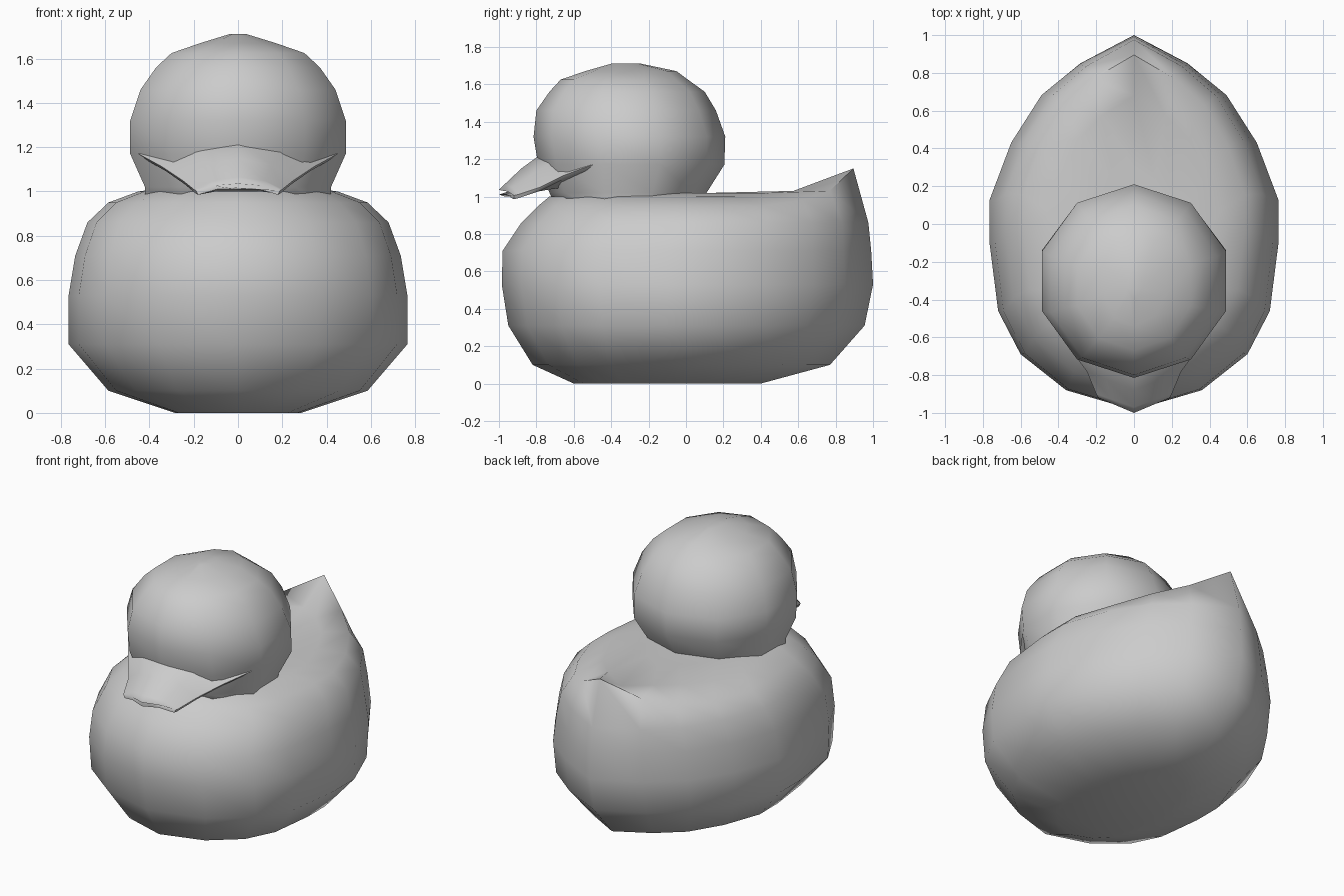
import bpy, bmesh, math

cube = bpy.data.objects.get("Cube")
if cube:
    bpy.data.objects.remove(cube, do_unlink=True)

grey = bpy.data.materials.new("plain grey")
grey.use_nodes = True
colour = (0.6, 0.6, 0.6, 1)
grey.diffuse_color = colour
grey.node_tree.nodes["Principled BSDF"].inputs["Base Color"].default_value = colour


def loft(name, rings, smooth_angle):
    """Skin a stack of equal-sized point loops and cap both ends."""
    bm = bmesh.new()
    loops = [[bm.verts.new(p) for p in ring] for ring in rings]
    n = len(loops[0])
    for a, b in zip(loops, loops[1:]):
        for i in range(n):
            j = (i + 1) % n
            bm.faces.new((a[i], a[j], b[j], b[i]))
    bm.faces.new(loops[0])
    bm.faces.new(loops[-1])
    bmesh.ops.recalc_face_normals(bm, faces=bm.faces)
    mesh = bpy.data.meshes.new(name)
    bm.to_mesh(mesh)
    bm.free()
    mesh.materials.append(grey)
    obj = bpy.data.objects.new(name, mesh)
    bpy.context.collection.objects.link(obj)
    bpy.ops.object.select_all(action="DESELECT")
    obj.select_set(True)
    bpy.context.view_layer.objects.active = obj
    bpy.ops.object.shade_smooth_by_angle(angle=math.radians(smooth_angle))
    return obj


def mirrored(half):
    """Close a half outline that starts and ends on the centre line."""
    return half + [(-x, *rest) for x, *rest in half[-2:0:-1]]


def ring(outline, z, width, front, back, lifts=()):
    """Scale a unit outline (x -1..1, y 0..1); lifts raise its rear points."""
    pts = [[x * width, front + y * (back - front), z] for x, y in outline]
    for i, lift in enumerate(lifts):
        for k in {i, -i}:
            pts[k][2] += lift
    return pts


# Body: egg-shaped plan with a pointed rear, raised into a tail
plan = mirrored([(0, 1), (.37, .925), (.64, .84), (.85, .713), (1, .56),
                 (1, .446), (.94, .264), (.785, .149), (.47, .053), (0, 0)])
body = [
    (0, .285, -.6, .4),
    (.1, .585, -.82, .77),
    (.31, .765, -.95, .955),
    (.53, .765, -.985, 1),
    (.71, .735, -.98, .99),
    (.86, .68, -.88, .975),
    (.95, .585, -.79, .895, (.2, .08, .03)),
    (1.0, .45, -.73, .68, (.02, .03, .02)),
    (1.02, .3, -.6, .3),
]
loft("body", [ring(plan, *r) for r in body], 80)

# Head: ten-sided rounded form sunk into the body
sides = [math.tau * i / 10 for i in range(10)]
circle = [(math.sin(a) / math.sin(math.tau / 5), .5 + .5 * math.cos(a)) for a in sides]
head = [
    (.92, .42, -.68, .06),
    (1.02, .42, -.73, .11),
    (1.17, .487, -.79, .205),
    (1.32, .487, -.815, .21),
    (1.46, .44, -.8, .16),
    (1.56, .37, -.73, .1),
    (1.625, .3, -.67, .01),
    (1.67, .17, -.54, -.05),
    (1.71, .04, -.4, -.24),
]
loft("head", [ring(circle, *r) for r in head], 80)


# Bill: flattened sections narrowing from the cheeks to a thin tip
def bill_section(y, lag, w, top, edge, low):
    return mirrored([(0, y, top), (w * .6, y + lag * .6, top * .7 + edge * .3),
                     (w, y + lag, edge), (w * .95, y + lag, edge - .02),
                     (w * .5, y + lag * .5, low), (0, y, low)])


bill = [
    (-.5, 0, .45, 1.26, 1.17, 1.06),
    (-.77, .11, .34, 1.23, 1.11, 1.04),
    (-.88, .1, .25, 1.15, 1.05, 1.02),
    (-.97, .07, .2, 1.065, 1.01, 1.0),
    (-1.0, .08, .19, 1.035, 1.005, 1.01),
]
loft("bill", [bill_section(*s) for s in bill], 60)
